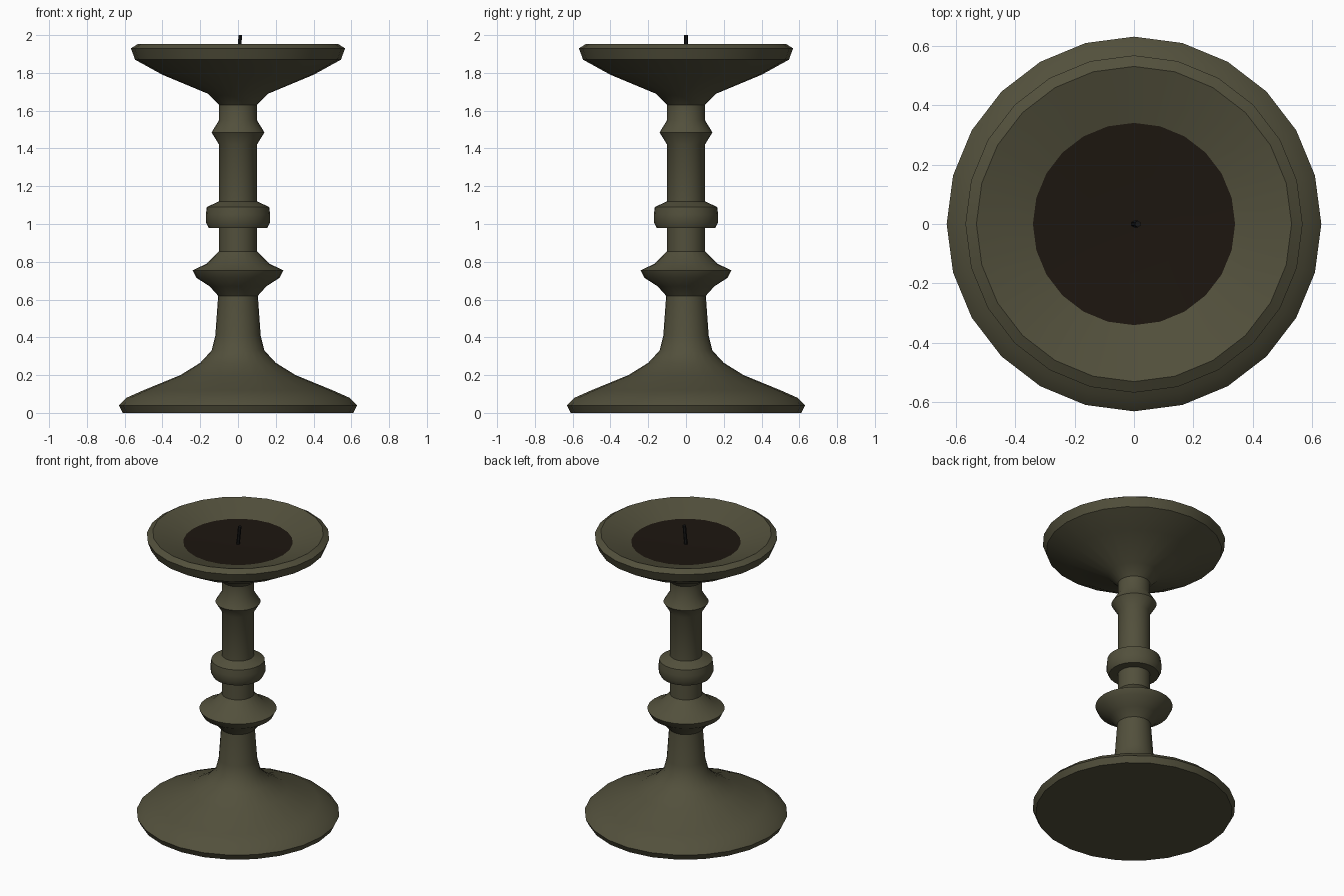
import bpy, bmesh, math

if "Cube" in bpy.data.objects:
    bpy.data.objects.remove(bpy.data.objects["Cube"])

SIDES = 24


def material(name, color):
    m = bpy.data.materials.new(name)
    m.diffuse_color = (*color, 1)
    m.use_nodes = True
    m.node_tree.nodes["Principled BSDF"].inputs["Base Color"].default_value = m.diffuse_color
    return m


def finish(name, bm, mat, angle):
    bmesh.ops.recalc_face_normals(bm, faces=bm.faces)
    me = bpy.data.meshes.new(name)
    bm.to_mesh(me)
    bm.free()
    ob = bpy.data.objects.new(name, me)
    bpy.context.collection.objects.link(ob)
    me.materials.append(mat)
    bpy.ops.object.select_all(action='DESELECT')
    ob.select_set(True)
    bpy.context.view_layer.objects.active = ob
    bpy.ops.object.shade_smooth_by_angle(angle=math.radians(angle))
    return ob


def lathe(name, profile, mat, angle=35):
    """Revolve (radius, height) points around z; radius 0 closes to a point."""
    bm = bmesh.new()
    rings = []
    for r, z in profile:
        n = SIDES if r > 0 else 1
        rings.append([bm.verts.new((r * math.cos(math.tau * i / SIDES),
                                    r * math.sin(math.tau * i / SIDES), z))
                      for i in range(n)])
    for a, b in zip(rings, rings[1:]):
        for i in range(SIDES):
            j = (i + 1) % SIDES
            quad = [a[i % len(a)], a[j % len(a)], b[j % len(b)], b[i % len(b)]]
            bm.faces.new(list(dict.fromkeys(quad)))
    return finish(name, bm, mat, angle)


metal = material("dark_bronze", (0.085, 0.08, 0.045))
wax_mat = material("dark_wax", (0.012, 0.008, 0.005))
wick_mat = material("wick_black", (0.008, 0.008, 0.008))

# Turned stand: foot, stem with three collars, and dish
lathe("candle_stand", [
    (0, 0), (0.61, 0), (0.63, 0.04), (0.59, 0.08), (0.50, 0.12),
    (0.305, 0.20), (0.20, 0.265), (0.14, 0.33), (0.12, 0.41),
    (0.105, 0.62), (0.15, 0.67), (0.22, 0.715), (0.24, 0.755),
    (0.165, 0.79), (0.10, 0.855), (0.10, 0.98), (0.155, 0.98),
    (0.17, 1.01), (0.17, 1.05), (0.165, 1.09), (0.10, 1.12),
    (0.10, 1.42), (0.14, 1.485), (0.10, 1.55), (0.10, 1.63),
    (0.16, 1.69), (0.40, 1.79), (0.545, 1.87), (0.567, 1.93),
    (0.53, 1.953), (0.34, 1.89)], metal)

# Slightly dished wax pool in the middle
lathe("wax_pool", [(0.34, 1.89), (0.17, 1.883), (0, 1.875)], wax_mat)

# Short leaning wick
bm = bmesh.new()
bmesh.ops.create_cone(bm, cap_ends=True, segments=6, radius1=0.011,
                      radius2=0.011, depth=0.13)
for v in bm.verts:
    v.co.z += 1.935
    v.co.x += (v.co.z - 1.87) * 0.1
finish("wick", bm, wick_mat, 30)
